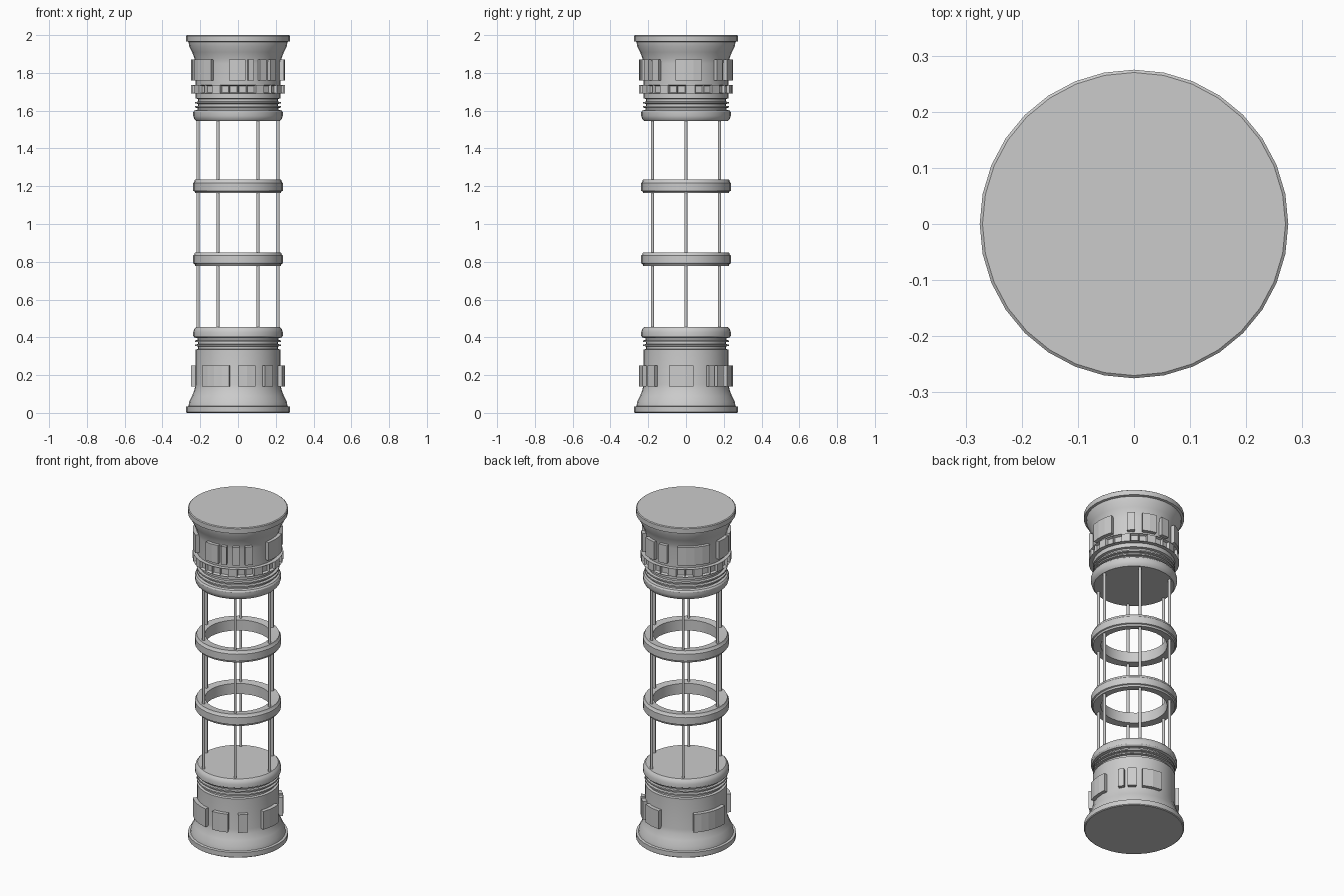
import bpy, bmesh
from math import sin, cos, pi, radians

if "Cube" in bpy.data.objects:
    bpy.data.objects.remove(bpy.data.objects["Cube"])

SEG = 32


def finish(bm, name, smooth=True):
    bmesh.ops.remove_doubles(bm, verts=bm.verts, dist=1e-5)
    bmesh.ops.recalc_face_normals(bm, faces=bm.faces)
    me = bpy.data.meshes.new(name)
    bm.to_mesh(me)
    bm.free()
    ob = bpy.data.objects.new(name, me)
    bpy.context.collection.objects.link(ob)
    if smooth:
        bpy.ops.object.select_all(action='DESELECT')
        bpy.context.view_layer.objects.active = ob
        ob.select_set(True)
        bpy.ops.object.shade_smooth_by_angle(angle=radians(30))
    return ob


def point(r, a, z):
    # angle measured from the front (-y) towards +x
    return (r * sin(a), -r * cos(a), z)


def lathe(name, profile, closed=False, caps=True):
    bm = bmesh.new()
    rings = [[bm.verts.new(point(r, 2 * pi * i / SEG, z)) for i in range(SEG)]
             for r, z in profile]
    pairs = list(zip(rings, rings[1:]))
    if closed:
        pairs.append((rings[-1], rings[0]))
    for lo, hi in pairs:
        for i in range(SEG):
            j = (i + 1) % SEG
            bm.faces.new((lo[i], lo[j], hi[j], hi[i]))
    if caps and not closed:
        bm.faces.new(rings[0])
        bm.faces.new(rings[-1])
    return finish(bm, name)


def arc_blocks(name, spans, r0, r1, z0, z1):
    # raised curved panels around the body
    bm = bmesh.new()
    for a0, a1 in spans:
        n = max(1, round((a1 - a0) / 11))
        cols = []
        for k in range(n + 1):
            a = radians(a0 + (a1 - a0) * k / n)
            cols.append([bm.verts.new(point(r, a, z))
                         for r, z in ((r0, z0), (r1, z0), (r1, z1), (r0, z1))])
        for c, d in zip(cols, cols[1:]):
            for i in range(4):
                j = (i + 1) % 4
                bm.faces.new((c[i], d[i], d[j], c[j]))
        bm.faces.new(cols[0])
        bm.faces.new(cols[-1])
    return finish(bm, name, smooth=False)


# End housings: flange, flare, drum, thin fins and rounded collar
housing = [(0.270, 0), (0.275, 0.004), (0.275, 0.033), (0.262, 0.036),
           (0.258, 0.06), (0.243, 0.09), (0.230, 0.125), (0.226, 0.15),
           (0.226, 0.335), (0.212, 0.338), (0.212, 0.352), (0.227, 0.354),
           (0.227, 0.362), (0.212, 0.364), (0.212, 0.374), (0.227, 0.376),
           (0.227, 0.384), (0.215, 0.386), (0.215, 0.396), (0.231, 0.399),
           (0.237, 0.408), (0.237, 0.428), (0.232, 0.444), (0.222, 0.455)]
lathe("lower_housing", housing)
lathe("upper_housing", [(r, 2 - z) for r, z in housing])

# Raised panels
arc_blocks("lower_panels",
           [(-50, -11), (0, 22), (35, 48), (69, 99), (119, 127), (132, 143),
            (151, 178), (225, 275)], 0.205, 0.249, 0.14, 0.25)
arc_blocks("upper_panels",
           [(-70, -35), (-11, 9), (13, 20), (28, 37), (44, 54), (77, 110),
            (131, 141), (151, 170), (178, 190), (204, 247), (262, 284)],
           0.205, 0.249, 1.76, 1.87)

# Upper band with recessed windows
bm = bmesh.new()
rows = [[bm.verts.new(point(r, 2 * pi * i / SEG, z)) for i in range(SEG)]
        for r, z in ((0.21, 1.69), (0.249, 1.69), (0.249, 1.737), (0.21, 1.737))]
windows = []
for k in range(4):
    lo, hi = rows[k], rows[(k + 1) % 4]
    for i in range(SEG):
        j = (i + 1) % SEG
        f = bm.faces.new((lo[i], lo[j], hi[j], hi[i]))
        if k == 1 and i % 3 != 2:
            windows.append(f)
bm.normal_update()
bmesh.ops.inset_individual(bm, faces=windows, thickness=0.008, depth=-0.015)
finish(bm, "upper_window_band")

# Two open rings around the rods
for name, z in (("lower_ring", 0.778), ("upper_ring", 1.163)):
    lathe(name, [(0.182, z + 0.004), (0.226, z), (0.230, z + 0.010),
                 (0.237, z + 0.013), (0.237, z + 0.055), (0.232, z + 0.060),
                 (0.228, z + 0.072), (0.182, z + 0.068)], closed=True)

# Six thin vertical rods
for i in range(6):
    a = pi / 3 * i
    bpy.ops.mesh.primitive_cylinder_add(
        vertices=12, radius=0.008, depth=1.12,
        location=(0.212 * cos(a), 0.205 * sin(a), 1.0))
    bpy.context.object.name = f"rod_{i + 1}"
    bpy.ops.object.shade_smooth_by_angle(angle=radians(40))
